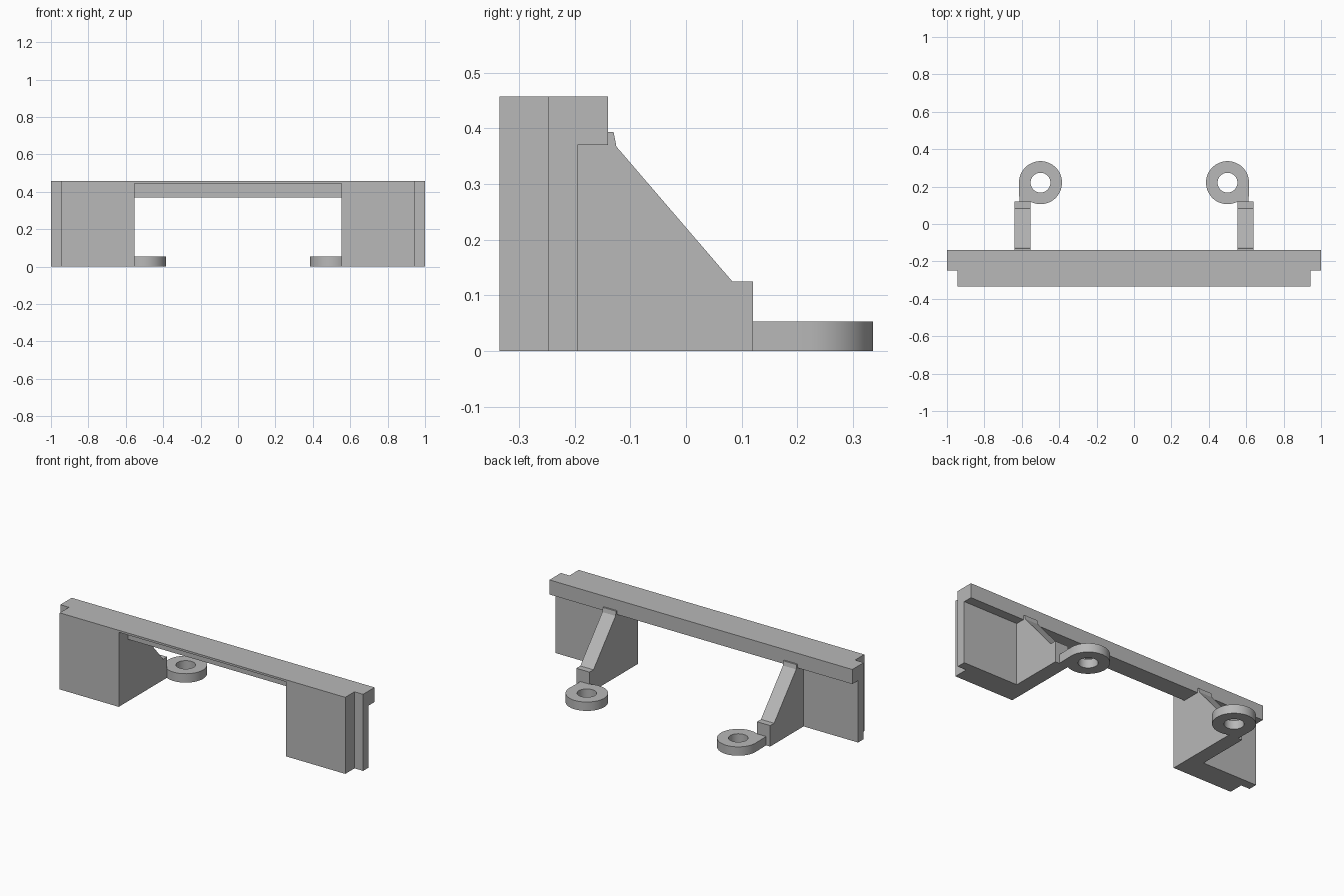
import bpy, bmesh
from math import cos, sin, radians

cube = bpy.data.objects.get("Cube")
if cube:
    bpy.data.objects.remove(cube, do_unlink=True)

grey = bpy.data.materials.new("plain grey")
grey.use_nodes = True
grey.diffuse_color = (0.48, 0.48, 0.48, 1)
grey.node_tree.nodes["Principled BSDF"].inputs["Base Color"].default_value = (0.48, 0.48, 0.48, 1)


def prism(name, outline, lo, hi, axis="z"):
    """Extrude a flat outline: (x, y) along z, or (y, z) along x."""
    place = (lambda a, b, h: (a, b, h)) if axis == "z" else (lambda a, b, h: (h, a, b))
    bm = bmesh.new()
    base = bm.faces.new([bm.verts.new(place(a, b, lo)) for a, b in outline])
    top = bmesh.ops.extrude_face_region(bm, geom=[base])["geom"]
    moved = [v for v in top if isinstance(v, bmesh.types.BMVert)]
    bmesh.ops.translate(bm, verts=moved, vec=place(0, 0, hi - lo))
    bmesh.ops.recalc_face_normals(bm, faces=bm.faces)
    mesh = bpy.data.meshes.new(name)
    bm.to_mesh(mesh)
    bm.free()
    mesh.materials.append(grey)
    obj = bpy.data.objects.new(name, mesh)
    bpy.context.collection.objects.link(obj)
    return obj


def activate(obj):
    bpy.ops.object.select_all(action="DESELECT")
    obj.select_set(True)
    bpy.context.view_layer.objects.active = obj


def cut(obj, outline, lo, hi):
    cutter = prism("cutter", outline, lo, hi)
    cutter.hide_render = True
    mod = obj.modifiers.new("cut", "BOOLEAN")
    mod.operation, mod.solver, mod.object = "DIFFERENCE", "EXACT", cutter
    activate(obj)
    bpy.ops.object.modifier_apply(modifier=mod.name)
    bpy.data.objects.remove(cutter, do_unlink=True)


def rect(half, y0, y1):
    return [(-half, y0), (half, y0), (half, y1), (-half, y1)]


def arc(x, y, r, start, end, n):
    angles = [radians(start + (end - start) * i / n) for i in range(n + 1)]
    return [(x + r * cos(a), y + r * sin(a)) for a in angles]


FRONT, STEP, PANEL_BACK, BACK = -0.335, -0.248, -0.195, -0.14
OPEN, BEAM_Z, TOP = 0.553, 0.37, 0.457

# Front frame: stepped ends, two panels joined by a beam with a thin front lip
plan = [(-0.943, FRONT), (0.943, FRONT), (0.943, STEP), (1, STEP),
        (1, BACK), (-1, BACK), (-1, STEP), (-0.943, STEP)]
frame = prism("front_frame", plan, 0, TOP)
cut(frame, rect(OPEN, -0.5, 0), -0.1, BEAM_Z)
cut(frame, rect(OPEN, -0.5, STEP), -0.1, 0.445)
cut(frame, rect(1.2, PANEL_BACK, 0), -0.1, BEAM_Z)

# Sloped brackets behind the panels
side = [(PANEL_BACK, 0), (0.12, 0), (0.12, 0.125), (0.083, 0.125), (-0.125, 0.367),
        (-0.13, 0.393), (BACK, 0.393), (BACK, BEAM_Z), (PANEL_BACK, BEAM_Z)]
bracket = prism("sloped_brackets", side, OPEN, 0.64, "x")

# Screw eyes, each with a short tab to its bracket
EYE_X, EYE_Y = 0.5, 0.221
outline = arc(EYE_X, EYE_Y, 0.115, 0, 297, 56) + [(OPEN, 0.12), (0.613, 0.12)]
eye = prism("screw_eyes", outline, 0, 0.053)
cut(eye, arc(EYE_X, EYE_Y, 0.053, 0, 351, 39), -0.1, 0.2)
activate(eye)
bpy.ops.object.shade_smooth_by_angle(angle=radians(30))

# Repeat on the other side
for part in (bracket, eye):
    mirror = part.modifiers.new("mirror", "MIRROR")
    mirror.use_mirror_merge = False
